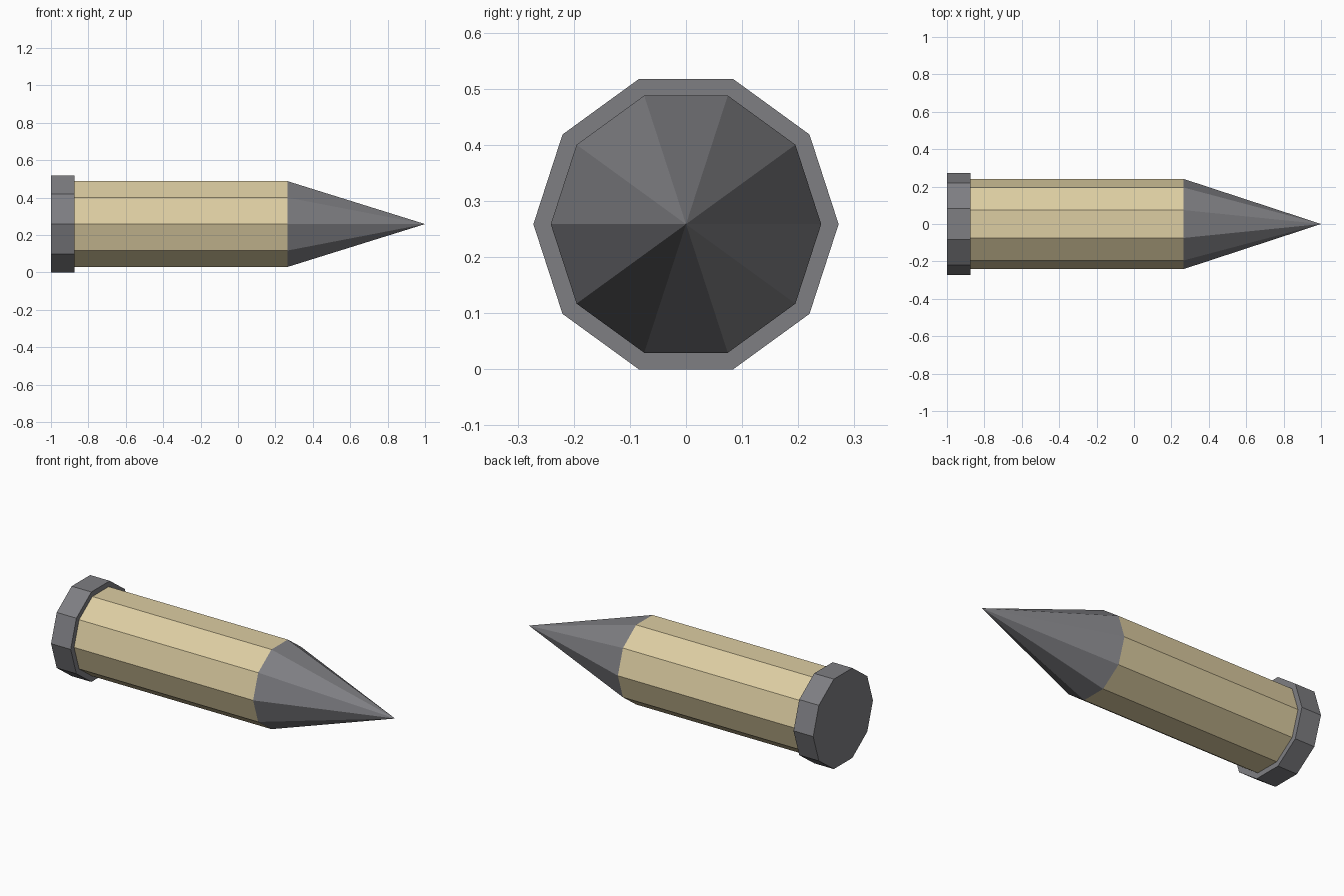
import bpy
import bmesh
import math
from mathutils import Matrix

if "Cube" in bpy.data.objects:
    bpy.data.objects.remove(bpy.data.objects["Cube"], do_unlink=True)

SIDES = 10
RIM_RADIUS = 0.272
AXIS_HEIGHT = RIM_RADIUS * math.cos(math.pi / SIDES)  # flat side rests on the ground


def make_material(name, colour):
    mat = bpy.data.materials.new(name)
    mat.use_nodes = True
    mat.diffuse_color = (*colour, 1)
    mat.node_tree.nodes["Principled BSDF"].inputs["Base Color"].default_value = (*colour, 1)
    return mat


def make_section(name, x0, x1, r0, r1, mat):
    """Ten-sided section lying along x, from x0 (radius r0) to x1 (radius r1)."""
    bm = bmesh.new()
    bmesh.ops.create_cone(bm, cap_ends=True, segments=SIDES,
                          radius1=r0, radius2=r1, depth=x1 - x0)
    bmesh.ops.remove_doubles(bm, verts=bm.verts, dist=0.0001)
    place = Matrix.Translation(((x0 + x1) / 2, 0, AXIS_HEIGHT))
    bm.transform(place @ Matrix.Rotation(math.pi / 2, 4, "Y"))
    bmesh.ops.recalc_face_normals(bm, faces=bm.faces)
    mesh = bpy.data.meshes.new(name)
    bm.to_mesh(mesh)
    bm.free()
    mesh.materials.append(mat)
    obj = bpy.data.objects.new(name, mesh)
    bpy.context.collection.objects.link(obj)
    return obj


grey = make_material("grey metal", (0.21, 0.21, 0.225))
tan = make_material("pale brass", (0.72, 0.61, 0.36))

# Base rim, casing and pointed tip
make_section("base_rim", -1.0, -0.875, RIM_RADIUS, RIM_RADIUS, grey)
make_section("casing", -0.875, 0.265, 0.241, 0.241, tan)
make_section("pointed_tip", 0.265, 1.0, 0.241, 0, grey)
